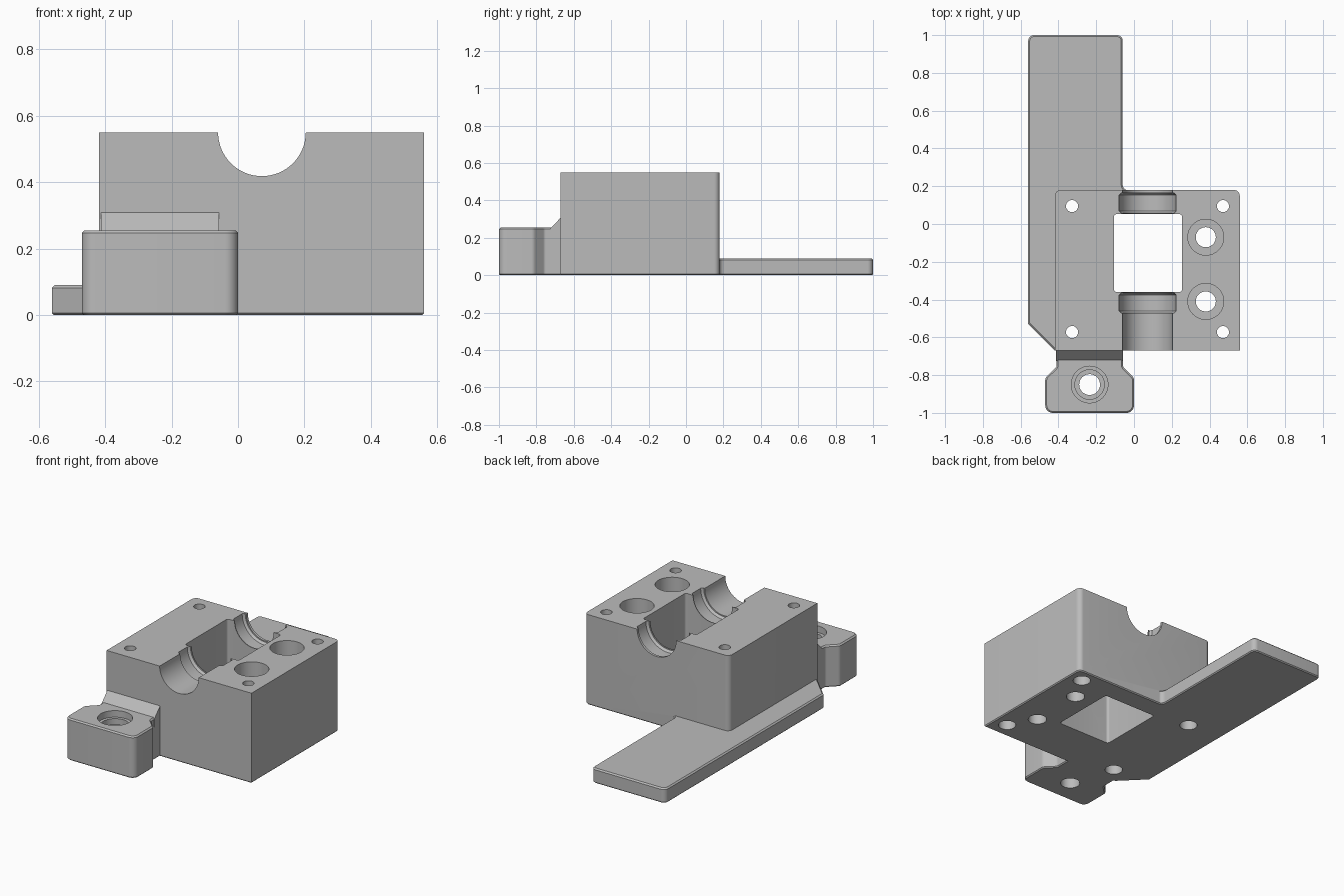
import bpy, bmesh, math
from mathutils import Vector, Matrix

if "Cube" in bpy.data.objects:
    bpy.data.objects.remove(bpy.data.objects["Cube"])

grey = bpy.data.materials.new("plain grey")
grey.use_nodes = True
colour = (0.5, 0.5, 0.5, 1)
grey.diffuse_color = colour
grey.node_tree.nodes["Principled BSDF"].inputs["Base Color"].default_value = colour


def finish(bm, name):
    bmesh.ops.recalc_face_normals(bm, faces=bm.faces[:])
    mesh = bpy.data.meshes.new(name)
    bm.to_mesh(mesh)
    bm.free()
    mesh.materials.append(grey)
    obj = bpy.data.objects.new(name, mesh)
    bpy.context.collection.objects.link(obj)
    return obj


def rounded(corners, steps=8):
    """Outline from (x, y, radius) corners, with arcs where radius > 0."""
    out = []
    for i, (x, y, r) in enumerate(corners):
        p = Vector((x, y))
        if r == 0:
            out.append(p)
            continue
        a = (Vector(corners[i - 1][:2]) - p).normalized()
        b = (Vector(corners[(i + 1) % len(corners)][:2]) - p).normalized()
        half = a.angle(b) / 2
        centre = p + (a + b).normalized() * r / math.sin(half)
        start = p + a * r / math.tan(half) - centre
        end = p + b * r / math.tan(half) - centre
        sweep = start.angle(end)
        for k in range(steps + 1):
            t = k / steps
            out.append(centre + (start * math.sin((1 - t) * sweep)
                                 + end * math.sin(t * sweep)) / math.sin(sweep))
    return out


def prism(name, corners, z0, z1, chamfer=0):
    bm = bmesh.new()
    face = bm.faces.new([bm.verts.new((p.x, p.y, z0)) for p in rounded(corners)])
    up = bmesh.ops.extrude_face_region(bm, geom=[face])["geom"]
    top = [v for v in up if isinstance(v, bmesh.types.BMVert)]
    bmesh.ops.translate(bm, verts=top, vec=(0, 0, z1 - z0))
    if chamfer:
        bmesh.ops.recalc_face_normals(bm, faces=bm.faces[:])
        rim = [e for e in bm.edges if all(v.co.z > z1 - 1e-5 for v in e.verts)]
        bmesh.ops.bevel(bm, geom=rim, offset=chamfer, segments=1, affect='EDGES')
    return finish(bm, name)


def cylinder(name, centre, radius, length, along_y=False, chamfer=0):
    bm = bmesh.new()
    turn = Matrix.Rotation(math.pi / 2, 4, 'X') if along_y else Matrix()
    bmesh.ops.create_cone(bm, cap_ends=True, segments=64, radius1=radius,
                          radius2=radius, depth=length)
    if chamfer:
        rim = [e for e in bm.edges if abs(e.verts[0].co.z - e.verts[1].co.z) < 1e-5]
        bmesh.ops.bevel(bm, geom=rim, offset=chamfer, segments=1, affect='EDGES')
    bm.transform(Matrix.Translation(centre) @ turn)
    return finish(bm, name)


def combine(target, tool, operation):
    mod = target.modifiers.new("join", 'BOOLEAN')
    mod.operation, mod.solver, mod.object = operation, 'EXACT', tool
    bpy.context.view_layer.objects.active = target
    bpy.ops.object.modifier_apply(modifier=mod.name)
    bpy.data.objects.remove(tool)


def drill(x, y, radius, z0, z1):
    combine(body, cylinder("drill", (x, y, (z0 + z1) / 2), radius, z1 - z0), 'DIFFERENCE')


# Main block, with rounded back corners
body = prism("bearing_block", [(-0.418, -0.67, 0), (0.56, -0.67, 0),
                               (0.56, 0.18, 0.03), (-0.418, 0.18, 0.03)], 0, 0.55)

# Long foot plate with a cut front corner and a fillet against the block
plate = prism("foot_plate", [(-0.56, 1, 0.03), (-0.56, -0.528, 0), (-0.418, -0.67, 0),
                             (-0.3, -0.5, 0), (0, 0.1, 0), (0, 0.178, 0),
                             (-0.06, 0.178, 0.03), (-0.06, 1, 0.03)], 0, 0.09, 0.008)

# Front screw lug with a narrow neck
lug = prism("screw_lug", [(-0.47, -1, 0.04), (0, -1, 0.04), (0, -0.815, 0.03),
                          (-0.058, -0.757, 0.02), (-0.058, -0.6, 0), (-0.41, -0.6, 0),
                          (-0.41, -0.757, 0.02), (-0.47, -0.815, 0.03)], 0, 0.255, 0.008)

# Sloped rib between lug and block
bm = bmesh.new()
rib_side = [(-0.725, 0.2), (-0.725, 0.25), (-0.668, 0.31), (-0.6, 0.31), (-0.6, 0.2)]
face = bm.faces.new([bm.verts.new((-0.413, y, z)) for y, z in rib_side])
moved = bmesh.ops.extrude_face_region(bm, geom=[face])["geom"]
bmesh.ops.translate(bm, verts=[v for v in moved if isinstance(v, bmesh.types.BMVert)],
                    vec=(0.356, 0, 0))
rib = finish(bm, "lug_rib")

for part in (plate, lug, rib):
    combine(body, part, 'UNION')

# Fine chamfer round the underside
bm = bmesh.new()
bm.from_mesh(body.data)
bmesh.ops.remove_doubles(bm, verts=bm.verts[:], dist=0.0005)
bmesh.ops.dissolve_limit(bm, angle_limit=0.01, verts=bm.verts[:], edges=bm.edges[:])
sole = [e for e in bm.edges if all(abs(v.co.z) < 1e-4 for v in e.verts)
        and any(abs(f.normal.z) < 0.5 for f in e.link_faces)]
bmesh.ops.bevel(bm, geom=sole, offset=0.006, segments=1, affect='EDGES')
bm.to_mesh(body.data)
bm.free()

# Half-round shaft channel and two bearing seats
shaft_x, top = 0.072, 0.55
combine(body, cylinder("channel", (shaft_x, -0.25, top), 0.132, 1.2, True), 'DIFFERENCE')
for y in (-0.418, 0.111):
    seat = cylinder("seat", (shaft_x, y, top), 0.151, 0.108, True, 0.012)
    combine(body, seat, 'DIFFERENCE')

# Square window through the block
window = prism("window", [(-0.107, -0.36, 0.015), (0.255, -0.36, 0.015),
                          (0.255, 0.052, 0.015), (-0.107, 0.052, 0.015)], -0.1, 0.7)
combine(body, window, 'DIFFERENCE')

# Corner bolt holes, widened from below
for x in (-0.328, 0.471):
    for y in (-0.572, 0.095):
        drill(x, y, 0.032, -0.1, 0.7)
        drill(x, y, 0.05, -0.1, 0.1)

# Deep counterbored holes on the left side
for y in (-0.41, -0.07):
    drill(0.38, y, 0.053, -0.1, 0.7)
    drill(0.38, y, 0.095, 0.25, 0.7)

# Counterbored lug hole
for radius, floor in ((0.055, -0.1), (0.078, 0.18), (0.097, 0.215)):
    drill(-0.235, -0.85, radius, floor, 0.4)

# Smooth curves, crisp edges
for obj in bpy.context.selected_objects:
    obj.select_set(False)
body.select_set(True)
bpy.context.view_layer.objects.active = body
bpy.ops.object.shade_smooth_by_angle(angle=math.radians(30))
